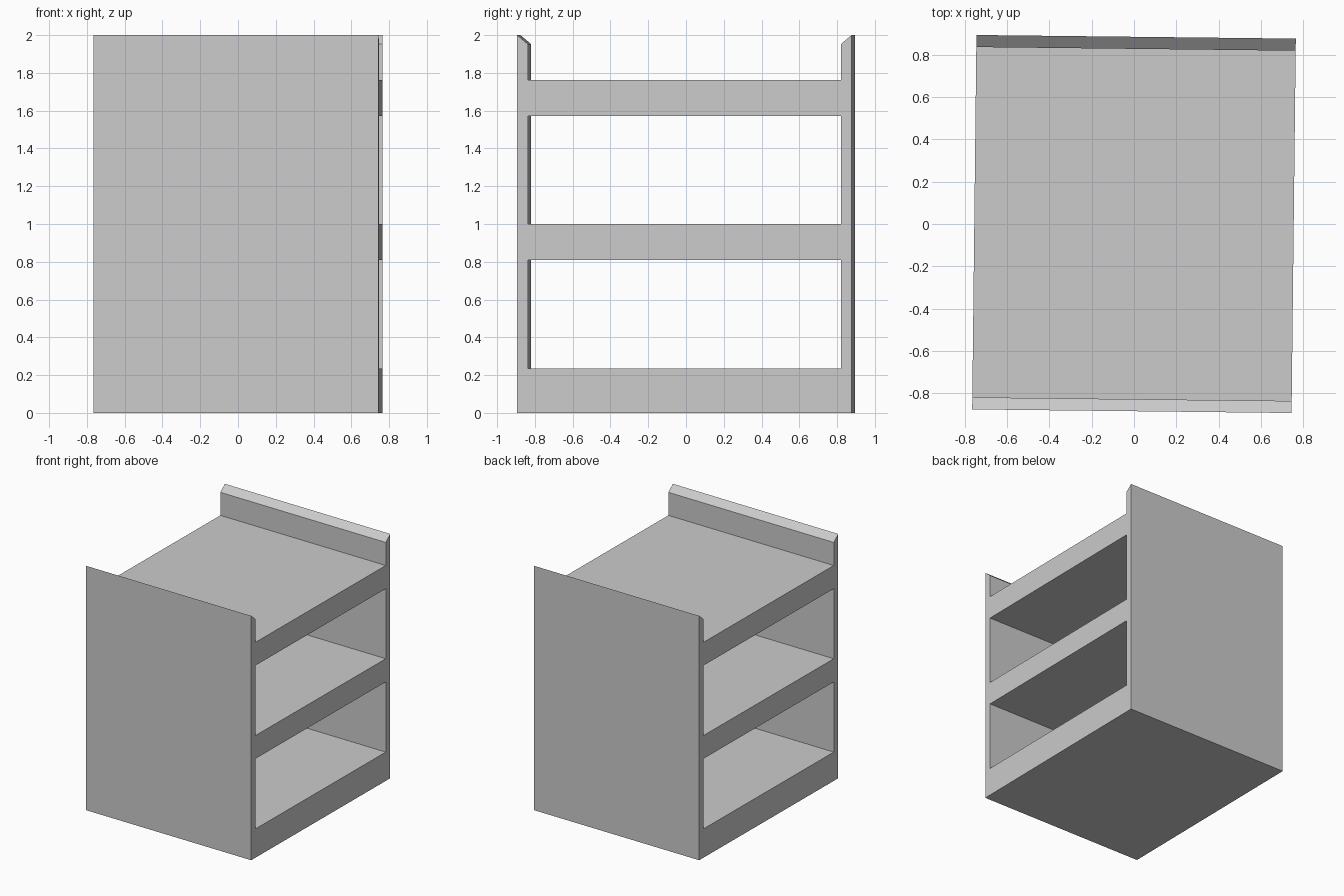
import bpy, bmesh, math
from mathutils import Matrix

if "Cube" in bpy.data.objects:
    bpy.data.objects.remove(bpy.data.objects["Cube"])

HALF_W, HALF_D, INNER_D = 0.755, 0.885, 0.828
TURN = math.radians(-0.65)
LEVELS = [0, 0.236, 0.81, 1.0, 1.573, 1.763]   # shelf bottoms and tops
WALL_TOP, LIP = 2.0, 1.952

bm = bmesh.new()


def panel(points):
    """Flat side panel in the y-z plane."""
    bm.faces.new([bm.verts.new((-HALF_W, y, z)) for y, z in points])


# Base and shelves
for low, high in zip(LEVELS[::2], LEVELS[1::2]):
    panel([(-INNER_D, low), (INNER_D, low), (INNER_D, high), (-INNER_D, high)])

# Front and back walls, with a lip sloping down towards the inside
for s in (-1, 1):
    for low, high in zip(LEVELS, LEVELS[1:]):
        panel([(s * HALF_D, low), (s * INNER_D, low), (s * INNER_D, high), (s * HALF_D, high)])
    panel([(s * HALF_D, LEVELS[-1]), (s * INNER_D, LEVELS[-1]),
           (s * INNER_D, LIP), (s * HALF_D, WALL_TOP)])

# Join the side section and extrude it across the width
bmesh.ops.remove_doubles(bm, verts=bm.verts, dist=1e-4)
section = bmesh.ops.extrude_face_region(bm, geom=bm.faces[:], use_keep_orig=True)
moved = [g for g in section["geom"] if isinstance(g, bmesh.types.BMVert)]
bmesh.ops.translate(bm, verts=moved, vec=(2 * HALF_W, 0, 0))
bmesh.ops.recalc_face_normals(bm, faces=bm.faces)

# The whole unit is turned very slightly
bmesh.ops.transform(bm, matrix=Matrix.Rotation(TURN, 4, 'Z'), verts=bm.verts)

mesh = bpy.data.meshes.new("open_shelf_unit")
bm.to_mesh(mesh)
bm.free()
unit = bpy.data.objects.new("open_shelf_unit", mesh)
bpy.context.collection.objects.link(unit)
